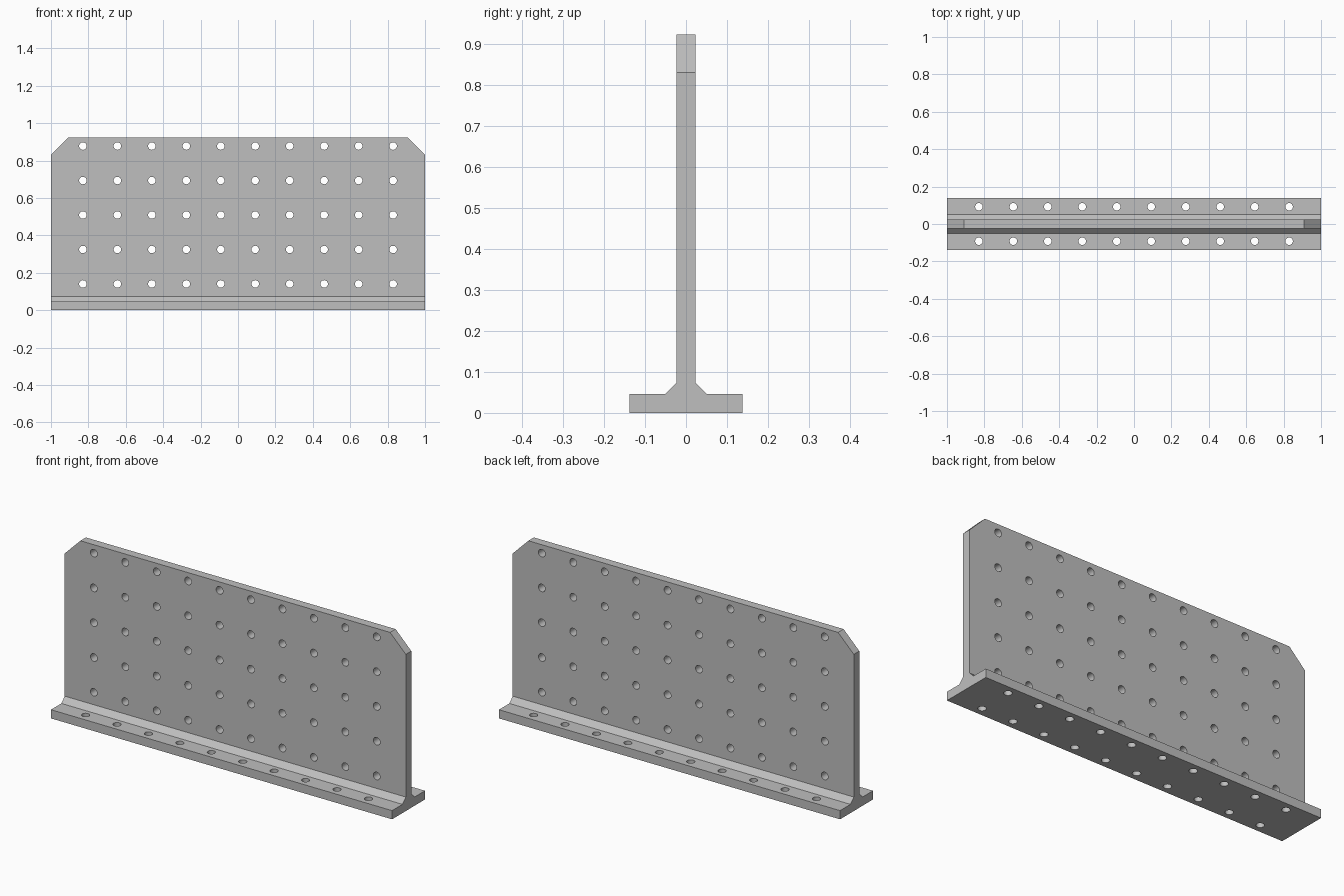
import bpy
import bmesh
from math import radians
from mathutils import Matrix, Vector

cube = bpy.data.objects.get("Cube")
if cube:
    bpy.data.objects.remove(cube, do_unlink=True)

HALF_LENGTH = 1.0
HEIGHT = 0.922
CORNER = 0.092       # size of the clipped upper corners
PITCH = 0.1843       # hole spacing
HOLE_RADIUS = 0.02
COLUMNS, ROWS = 10, 5

grey = bpy.data.materials.new("plain grey")
grey.use_nodes = True
grey.diffuse_color = (0.52, 0.52, 0.52, 1)
grey.node_tree.nodes["Principled BSDF"].inputs["Base Color"].default_value = grey.diffuse_color


def add_object(name, bm):
    bmesh.ops.recalc_face_normals(bm, faces=bm.faces)
    mesh = bpy.data.meshes.new(name)
    bm.to_mesh(mesh)
    bm.free()
    mesh.materials.append(grey)
    obj = bpy.data.objects.new(name, mesh)
    bpy.context.collection.objects.link(obj)
    return obj


# Upright plate on a flanged foot: mirrored T section swept along the length
half = [(0.138, 0), (0.138, 0.046), (0.051, 0.046), (0.023, 0.074), (0.023, HEIGHT)]
section = half + [(-y, z) for y, z in reversed(half)]
bm = bmesh.new()
face = bm.faces.new([bm.verts.new((-HALF_LENGTH, y, z)) for y, z in section])
swept = bmesh.ops.extrude_face_region(bm, geom=[face])["geom"]
bmesh.ops.translate(bm, vec=(2 * HALF_LENGTH, 0, 0),
                    verts=[v for v in swept if isinstance(v, bmesh.types.BMVert)])

# Clipped upper corners
for side in (-1, 1):
    cut = bmesh.ops.bisect_plane(
        bm, geom=bm.verts[:] + bm.edges[:] + bm.faces[:],
        plane_co=(side * HALF_LENGTH, 0, HEIGHT - CORNER),
        plane_no=Vector((side, 0, 1)).normalized(), clear_outer=True)
    rim = [e for e in cut["geom_cut"] if isinstance(e, bmesh.types.BMEdge)]
    bmesh.ops.holes_fill(bm, edges=rim, sides=0)
bracket = add_object("flanged_plate", bm)

# Drills: a grid through the plate and a row through each flange
bm = bmesh.new()


def drill(location, rotation=Matrix.Identity(4)):
    bmesh.ops.create_cone(bm, cap_ends=True, segments=24, radius1=HOLE_RADIUS,
                          radius2=HOLE_RADIUS, depth=0.16,
                          matrix=Matrix.Translation(location) @ rotation)


for column in range(COLUMNS):
    x = (column - (COLUMNS - 1) / 2) * PITCH
    for row in range(ROWS):
        drill((x, 0, 0.14 + row * PITCH), Matrix.Rotation(radians(90), 4, "X"))
    for y in (-0.092, 0.092):
        drill((x, y, 0.02))
drills = add_object("hole_cutter", bm)
drills.hide_render = True

# Cut the holes and remove the drills
holes = bracket.modifiers.new("holes", "BOOLEAN")
holes.operation = "DIFFERENCE"
holes.solver = "EXACT"
holes.object = drills
bpy.ops.object.select_all(action="DESELECT")
bracket.select_set(True)
bpy.context.view_layer.objects.active = bracket
bpy.ops.object.modifier_apply(modifier=holes.name)
bpy.data.objects.remove(drills, do_unlink=True)
bpy.ops.object.shade_smooth_by_angle(angle=radians(30))
